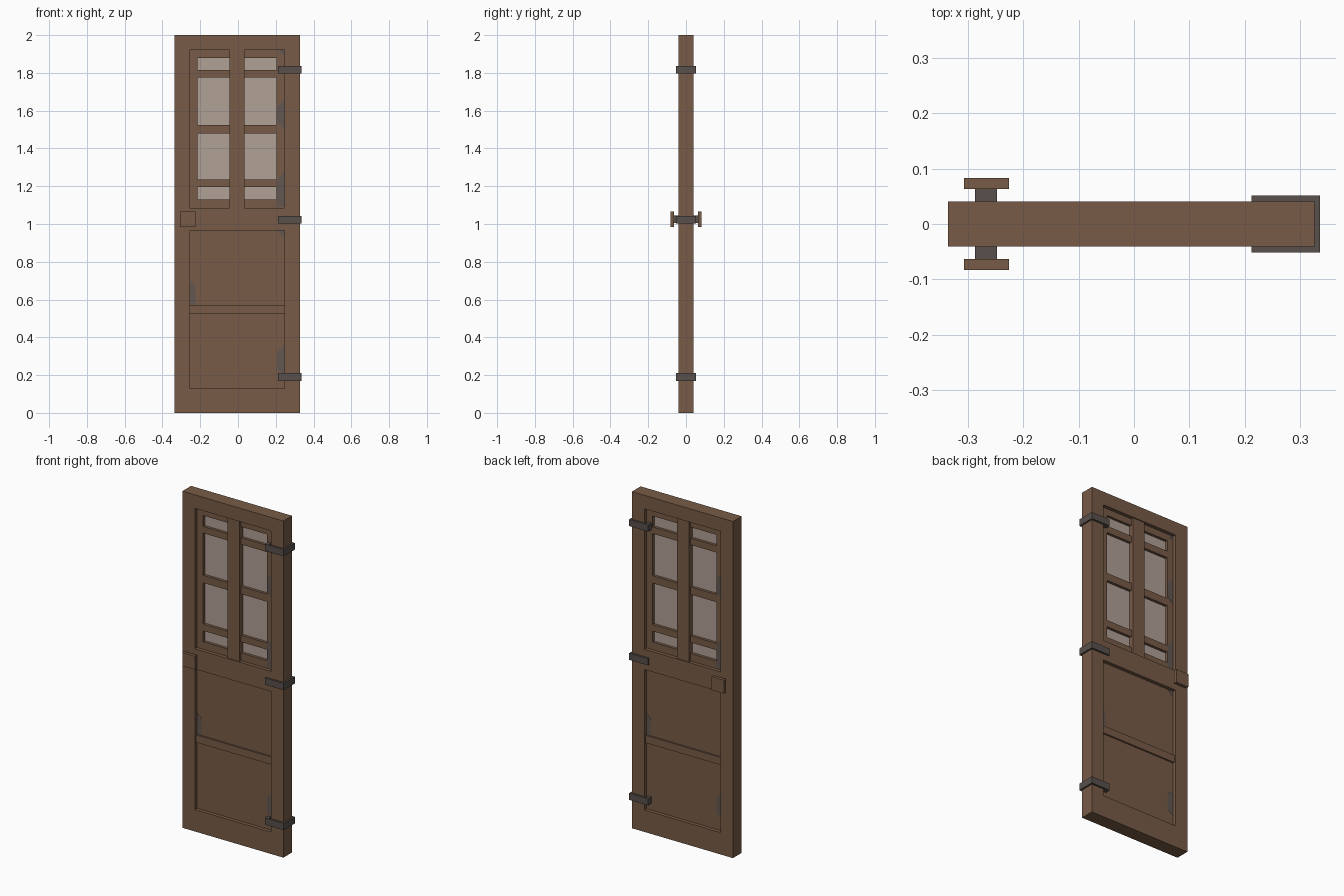
import bpy
import bmesh

cube = bpy.data.objects.get("Cube")
if cube:
    bpy.data.objects.remove(cube, do_unlink=True)


def material(name, rgb):
    linear = [((c / 255 + 0.055) / 1.055) ** 2.4 for c in rgb] + [1]
    mat = bpy.data.materials.new(name)
    mat.use_nodes = True
    mat.diffuse_color = linear
    mat.node_tree.nodes["Principled BSDF"].inputs["Base Color"].default_value = linear
    return mat


WOOD = material("brown wood", (119, 91, 70))
IRON = material("dark iron", (88, 80, 76))
STAIN = material("grey stain", (98, 87, 81))
GLASS = material("pale glass", (177, 161, 150))

CENTRE = -0.005                  # middle of the door leaf
LEFT, RIGHT = -0.337, 0.327      # leaf edges
IN_L, IN_R = -0.255, 0.245       # recess edges
FACE = 0.041                     # half thickness of the leaf
RECESS = 0.02                    # half thickness of the inset panels


def finish(name, bm, mat):
    bmesh.ops.recalc_face_normals(bm, faces=bm.faces)
    mesh = bpy.data.meshes.new(name)
    bm.to_mesh(mesh)
    bm.free()
    mesh.materials.append(mat)
    obj = bpy.data.objects.new(name, mesh)
    bpy.context.collection.objects.link(obj)
    return obj


def prism(name, outline, y0, y1, mat, plane="xz"):
    """Extrude an outline drawn in the xz plane along y, or in xy along z."""
    bm = bmesh.new()
    if plane == "xz":
        verts = [bm.verts.new((x, y0, z)) for x, z in outline]
        step = (0, y1 - y0, 0)
    else:
        verts = [bm.verts.new((x, y, y0)) for x, y in outline]
        step = (0, 0, y1 - y0)
    face = bm.faces.new(verts)
    new = bmesh.ops.extrude_face_region(bm, geom=[face], use_keep_orig=True)["geom"]
    bmesh.ops.translate(bm, vec=step, verts=[v for v in new if isinstance(v, bmesh.types.BMVert)])
    return finish(name, bm, mat)


def box(name, x0, x1, y0, y1, z0, z1, mat):
    return prism(name, [(x0, z0), (x1, z0), (x1, z1), (x0, z1)], y0, y1, mat)


def lattice(name, xs, zs, is_open, half, mat):
    """Slab on a grid, with the open cells cut right through."""
    bm = bmesh.new()
    grid = [[bm.verts.new((x, -half, z)) for z in zs] for x in xs]
    for i in range(len(xs) - 1):
        for j in range(len(zs) - 1):
            if not is_open(i, j):
                bm.faces.new((grid[i][j], grid[i + 1][j], grid[i + 1][j + 1], grid[i][j + 1]))
    new = bmesh.ops.extrude_face_region(bm, geom=bm.faces[:], use_keep_orig=True)["geom"]
    bmesh.ops.translate(bm, vec=(0, 2 * half, 0),
                        verts=[v for v in new if isinstance(v, bmesh.types.BMVert)])
    return finish(name, bm, mat)


# Outer frame with an upper and a lower opening
lattice("door_frame", [LEFT, IN_L, IN_R, RIGHT], [0, 0.13, 0.965, 1.085, 1.92, 2],
        lambda i, j: i == 1 and j in (1, 3), FACE, WOOD)

# Lower panel and its cross bar
box("lower_panel", IN_L, IN_R, -RECESS, RECESS, 0.13, 0.965, WOOD)
box("lower_cross_bar", IN_L, IN_R, -0.03, 0.03, 0.525, 0.57, WOOD)

# Window sash, glass and central mullion
lattice("window_sash", [IN_L, -0.215, -0.045, 0.035, 0.205, IN_R],
        [1.085, 1.13, 1.195, 1.235, 1.48, 1.525, 1.775, 1.815, 1.88, 1.92],
        lambda i, j: i in (1, 3) and j % 2 == 1, RECESS, WOOD)
box("window_glass", -0.23, 0.22, -0.004, 0.004, 1.11, 1.9, GLASS)
box("window_mullion", -0.045, 0.035, -0.035, 0.035, 1.085, 1.92, WOOD)

# Hinge straps wrapped round the hinge edge, with tips bent into the recess
for name, z, bent in (("bottom", 0.19, True), ("middle", 1.022, False), ("top", 1.817, True)):
    tip = RECESS if bent else FACE
    outer, start, bend = 0.052, 0.213, 0.233
    half = [(0.337, outer), (start, outer), (start, tip), (bend, tip), (bend, FACE), (RIGHT, FACE)]
    if not bent:
        half = [(0.337, outer), (start, outer), (start, FACE), (RIGHT, FACE)]
    outline = half + [(x, -y) for x, y in reversed(half)]
    prism(name + "_hinge", outline, z - 0.02, z + 0.02, IRON, plane="xy")

# Square knobs on short stems, and worn stains turned half round to the back
stains = [
    ("window_upper", [(IN_R, 1.5), (IN_R, 1.66), (0.206, 1.62), (0.206, 1.54)]),
    ("window_lower", [(IN_R, 1.09), (IN_R, 1.28), (0.206, 1.23), (0.206, 1.09)]),
    ("window_corner", [(IN_R, 1.895), (IN_R, 1.92), (0.206, 1.92)]),
    ("panel_corner", [(IN_R, 0.93), (IN_R, 0.965), (0.206, 0.965)]),
    ("panel_lower", [(IN_R, 0.2), (IN_R, 0.36), (0.206, 0.32), (0.206, 0.23)]),
    ("panel_left", [(IN_L, 0.57), (IN_L, 0.7), (-0.225, 0.67), (-0.225, 0.57)]),
]
for side, s in (("front", -1), ("back", 1)):
    box(side + "_knob_stem", -0.288, -0.248, s * FACE, s * 0.063, 1.005, 1.045, IRON)
    box(side + "_knob", -0.308, -0.226, s * 0.063, s * 0.083, 0.985, 1.065, WOOD)
    for name, outline in stains:
        turned = [(CENTRE - s * (x - CENTRE), z) for x, z in outline]
        prism(f"{side}_{name}_stain", turned, s * RECESS, s * (RECESS + 0.001), STAIN)
